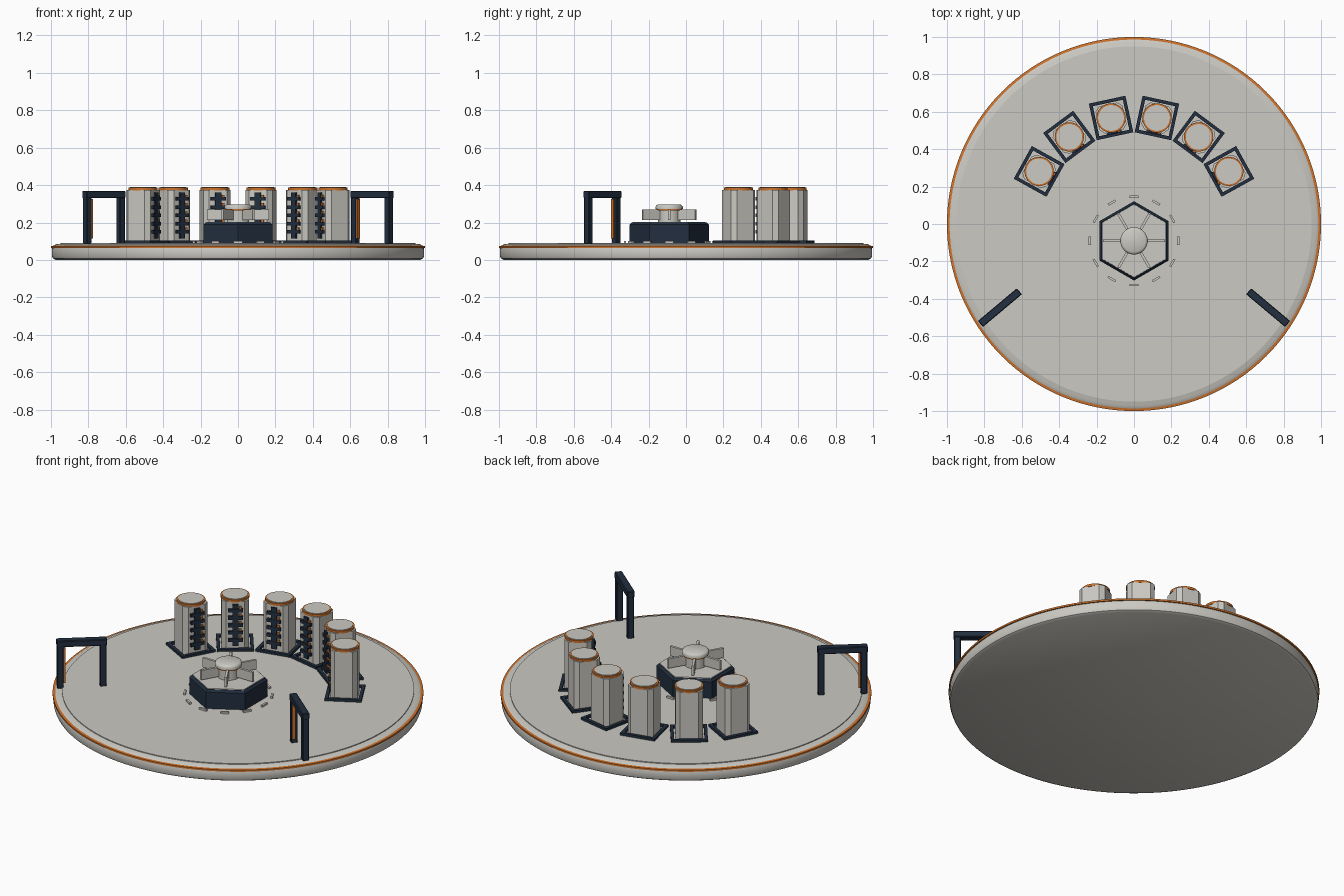
import bpy
import bmesh
from math import radians, cos, sin, pi
from mathutils import Matrix, Vector

cube = bpy.data.objects.get("Cube")
if cube:
    bpy.data.objects.remove(cube, do_unlink=True)


def material(name, rgb):
    mat = bpy.data.materials.new(name)
    mat.use_nodes = True
    colour = (*rgb, 1)
    mat.diffuse_color = colour
    mat.node_tree.nodes["Principled BSDF"].inputs["Base Color"].default_value = colour
    return mat


GREY = material("warm light grey", (0.60, 0.585, 0.54))
NAVY = material("dark navy", (0.016, 0.028, 0.05))
ORANGE = material("burnt orange", (0.62, 0.17, 0.025))


def finish(bm, name, mat, matrix=None):
    """Turn a bmesh into a named, coloured object with sharp edges kept."""
    bmesh.ops.recalc_face_normals(bm, faces=bm.faces)
    mesh = bpy.data.meshes.new(name)
    bm.to_mesh(mesh)
    bm.free()
    mesh.materials.append(mat)
    mesh.shade_smooth()
    mesh.set_sharp_from_angle(angle=radians(32))
    obj = bpy.data.objects.new(name, mesh)
    bpy.context.collection.objects.link(obj)
    if matrix:
        obj.matrix_world = matrix
    return obj


def add_box(bm, size, centre, angle=0):
    m = (Matrix.Rotation(angle, 4, "Z") @ Matrix.Translation(centre)
         @ Matrix.Diagonal((*size, 1)))
    bmesh.ops.create_cube(bm, size=1, matrix=m)


def boxes(name, mat, parts, matrix=None, bevel=0):
    bm = bmesh.new()
    for part in parts:
        add_box(bm, *part)
    if bevel:
        bmesh.ops.bevel(bm, geom=bm.edges[:], offset=bevel, segments=1,
                        affect="EDGES")
    return finish(bm, name, mat, matrix)


def lathe(name, mat, profile, sides=48, matrix=None, turn=0, closed=False):
    """Spin a radius/height profile; open profiles get flat end caps."""
    bm = bmesh.new()
    rings = [[bm.verts.new((r * cos(turn + 2 * pi * i / sides),
                            r * sin(turn + 2 * pi * i / sides), z))
              for i in range(sides)] for r, z in profile]
    pairs = list(zip(rings, rings[1:]))
    if closed:
        pairs.append((rings[-1], rings[0]))
    else:
        bm.faces.new(rings[0])
        bm.faces.new(rings[-1])
    for low, high in pairs:
        for i in range(sides):
            j = (i + 1) % sides
            bm.faces.new((low[i], low[j], high[j], high[i]))
    return finish(bm, name, mat, matrix)


def place(x, y, angle):
    return Matrix.Translation((x, y, 0)) @ Matrix.Rotation(angle, 4, "Z")


# Round platform with its trim ring and slightly raised deck
lathe("platform", GREY, [(0.975, 0), (0.99, 0.008), (0.995, 0.02), (0.995, 0.06),
                         (0.988, 0.075), (0.97, 0.085)], 128)
lathe("deck", GREY, [(0.95, 0.08), (0.95, 0.09)], 128)
lathe("platform_trim", ORANGE, [(0.98, 0.062), (1.0, 0.064), (1.0, 0.074),
                                (0.98, 0.077)], 128, closed=True)

# Six pods in an arc, each with its front (-y) turned to the centre
BARS = [0.15 + 0.044 * i for i in range(5)]
for n in range(6):
    swing = radians(24.4) * (n - 2.5)
    spot = Vector((0.58 * sin(swing), 0.58 * cos(swing)))
    m = place(spot.x, spot.y, -swing)
    tag = f"_{n + 1}"

    boxes("pod_base_frame" + tag, NAVY,
          [((0.2, 0.018, 0.018), (0, s * 0.091, 0.095)) for s in (-1, 1)]
          + [((0.018, 0.164, 0.018), (s * 0.091, 0, 0.095)) for s in (-1, 1)], m)

    bm = bmesh.new()
    add_box(bm, (0.148, 0.148, 0.285), (0, 0, 0.2325))
    upright = [e for e in bm.edges
               if abs(e.verts[0].co.z - e.verts[1].co.z) > 0.1]
    bmesh.ops.bevel(bm, geom=upright, offset=0.024, segments=1, affect="EDGES")
    finish(bm, "pod_body" + tag, GREY, m)

    lathe("pod_cap_trim" + tag, ORANGE, [(0.078, 0.372), (0.078, 0.386)], 40, m)
    lathe("pod_cap" + tag, GREY, [(0.069, 0.38), (0.069, 0.389)], 40, m)

    boxes("pod_spine" + tag, NAVY,
          [((0.032, 0.012, 0.245), (0, -0.079, 0.238))]
          + [((0.08, 0.014, 0.019), (0, -0.08, z)) for z in BARS], m)
    boxes("pod_lights" + tag, ORANGE,
          [((0.014, 0.01, 0.012), (0.026, -0.078, z + 0.016)) for z in BARS], m)

# Hexagonal pedestal
hub = place(0, -0.09, 0)
lathe("pedestal", NAVY, [(0.212, 0.088), (0.212, 0.188), (0.2, 0.2)], 6, hub, pi / 2)
lathe("pedestal_top", GREY, [(0.197, 0.195), (0.195, 0.204)], 6, hub, pi / 2)

# Central hub with fins
lathe("hub", GREY, [(0.06, 0.2), (0.06, 0.265)], 40, hub)
lathe("hub_trim", ORANGE, [(0.069, 0.263), (0.069, 0.273)], 40, hub)
lathe("hub_cap", GREY, [(0.073, 0.271), (0.073, 0.284), (0.069, 0.291),
                        (0.06, 0.296)], 40, hub)
boxes("hub_fins", GREY, [((0.12, 0.014, 0.056), (0.105, 0, 0.242), i * pi / 3)
                         for i in range(6)], hub)

# Ring of floor tiles around the pedestal
boxes("floor_tiles", GREY, [((0.012, 0.046, 0.012), (0.236, 0, 0.095), i * pi / 6)
                            for i in range(12)], hub)

# Two gate frames near the front edge
for side, name in ((-1, "right"), (1, "left")):
    m = place(side * 0.717, -0.447, -side * radians(40))
    boxes(name + "_gate", NAVY,
          [((0.036, 0.036, 0.26), (s * 0.116, 0, 0.215)) for s in (-1, 1)]
          + [((0.272, 0.042, 0.038), (0, 0, 0.35))], m, 0.004)
    boxes(name + "_gate_light", ORANGE,
          [((0.012, 0.018, 0.21), (-0.094, -0.006, 0.22))], m)
